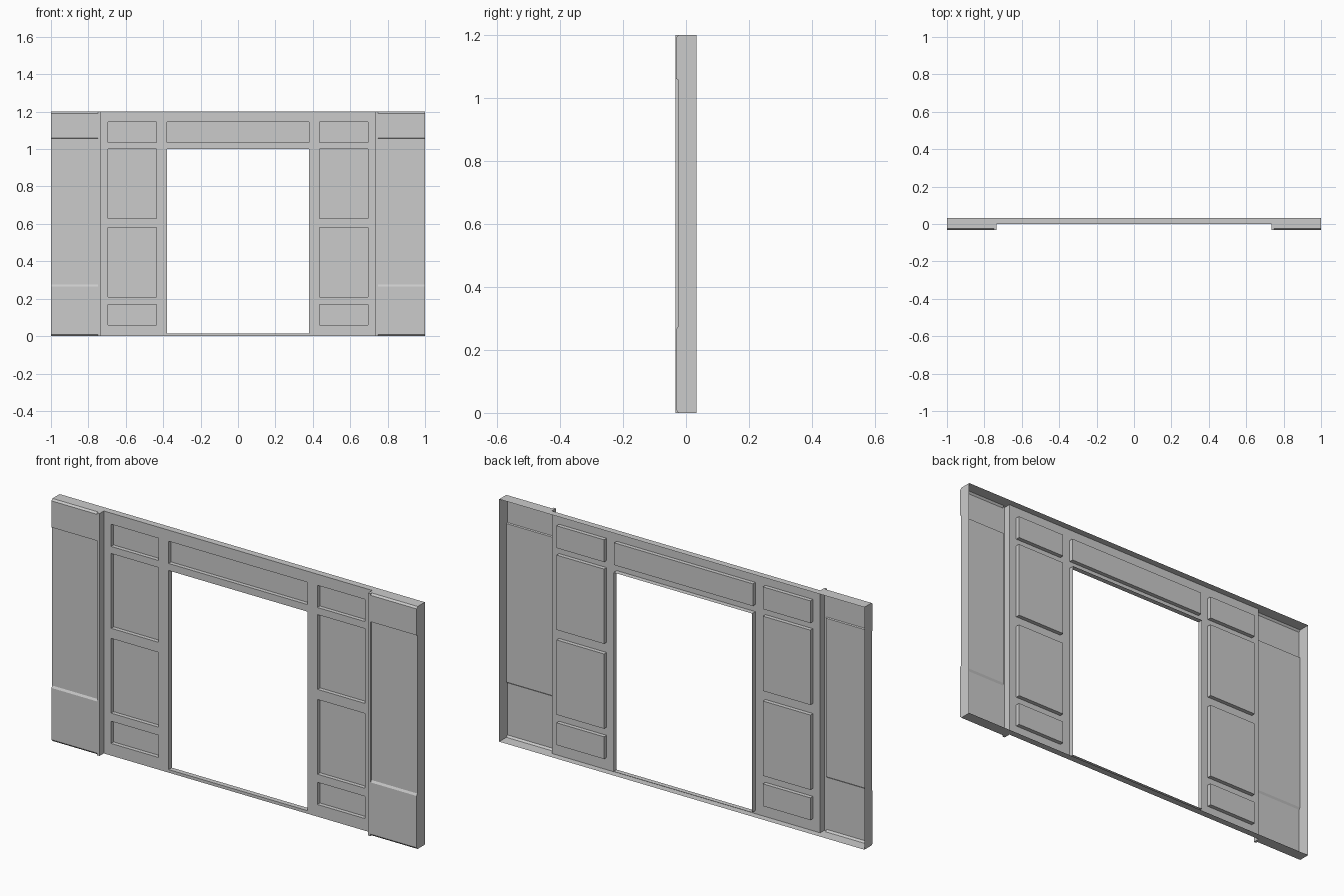
import bpy, bmesh

if "Cube" in bpy.data.objects:
    bpy.data.objects.remove(bpy.data.objects["Cube"])

BACK, TRIM_Y, HEIGHT = 0.033, -0.033, 1.2
PANEL, REVEAL = 0.02, 0.025      # recess depth of panels and of the doorway


def quad(bm, *pts):
    bm.faces.new([bm.verts.new(p) for p in pts])


def finish(bm, name):
    """Weld, make normals consistent with the front facing -y, and link."""
    bmesh.ops.remove_doubles(bm, verts=bm.verts, dist=1e-5)
    bmesh.ops.recalc_face_normals(bm, faces=bm.faces)
    if sum(f.normal.y * f.calc_area() for f in bm.faces) > 0:
        bmesh.ops.reverse_faces(bm, faces=bm.faces)
    mesh = bpy.data.meshes.new(name)
    bm.to_mesh(mesh)
    bm.free()
    obj = bpy.data.objects.new(name, mesh)
    bpy.context.collection.objects.link(obj)
    return obj


# Centre: stepped sheet with door opening and recessed panels, open at the back
xs = [-.735, -.695, -.435, -.38, .38, .435, .695, .735]
zs = [0, .015, .06, .17, .21, .58, .63, 1.0, 1.035, 1.145, HEIGHT]
nx, nz = len(xs) - 1, len(zs) - 1


def is_door(i, k):
    return i == 3 and 1 <= k <= 6


def depth(i, k):
    if is_door(i, k):
        return REVEAL
    if (i in (1, 5) and k in (2, 4, 6, 8)) or (i == 3 and k == 8):
        return PANEL
    return 0.0


bm = bmesh.new()
for i in range(nx):
    for k in range(nz):
        x0, x1, z0, z1, y = xs[i], xs[i + 1], zs[k], zs[k + 1], depth(i, k)
        if not is_door(i, k):
            quad(bm, (x0, y, z0), (x1, y, z0), (x1, y, z1), (x0, y, z1))
        if i + 1 < nx and depth(i + 1, k) != y:
            w = depth(i + 1, k)
            quad(bm, (x1, y, z0), (x1, w, z0), (x1, w, z1), (x1, y, z1))
        if k + 1 < nz and depth(i, k + 1) != y:
            w = depth(i, k + 1)
            quad(bm, (x0, y, z1), (x1, y, z1), (x1, w, z1), (x0, w, z1))
    # top and bottom flanges
    for z in (0, HEIGHT):
        quad(bm, (xs[i], 0, z), (xs[i + 1], 0, z), (xs[i + 1], BACK, z), (xs[i], BACK, z))
finish(bm, "door_frame_wall")

# Side bays: edge trim plus a shallow recessed face, open at the back
profile = [(-.023, 0), (-.031, .009), (-.031, .265), (-.025, .275),
           (-.025, 1.057), (-.031, 1.06), (-.031, 1.191), (-.023, HEIGHT)]
XI, XT, XO = .735, .748, 1.0

for sign, side in ((-1, "left"), (1, "right")):
    bm = bmesh.new()
    a, b, c = sign * XI, sign * XT, sign * XO
    # trim strip and the step back to the centre wall
    quad(bm, (a, TRIM_Y, 0), (b, TRIM_Y, 0), (b, TRIM_Y, HEIGHT), (a, TRIM_Y, HEIGHT))
    quad(bm, (a, TRIM_Y, 0), (a, 0, 0), (a, 0, HEIGHT), (a, TRIM_Y, HEIGHT))
    # bay face, trim edge and outer end wall follow the profile
    for (y0, z0), (y1, z1) in zip(profile, profile[1:]):
        quad(bm, (b, y0, z0), (c, y0, z0), (c, y1, z1), (b, y1, z1))
        quad(bm, (b, TRIM_Y, z0), (b, y0, z0), (b, y1, z1), (b, TRIM_Y, z1))
        quad(bm, (c, y0, z0), (c, BACK, z0), (c, BACK, z1), (c, y1, z1))
    # top and bottom flanges
    for z in (0, HEIGHT):
        quad(bm, (a, TRIM_Y, z), (b, TRIM_Y, z), (b, BACK, z), (a, BACK, z))
        quad(bm, (b, profile[0][0], z), (c, profile[0][0], z), (c, BACK, z), (b, BACK, z))
    finish(bm, side + "_side_bay")
